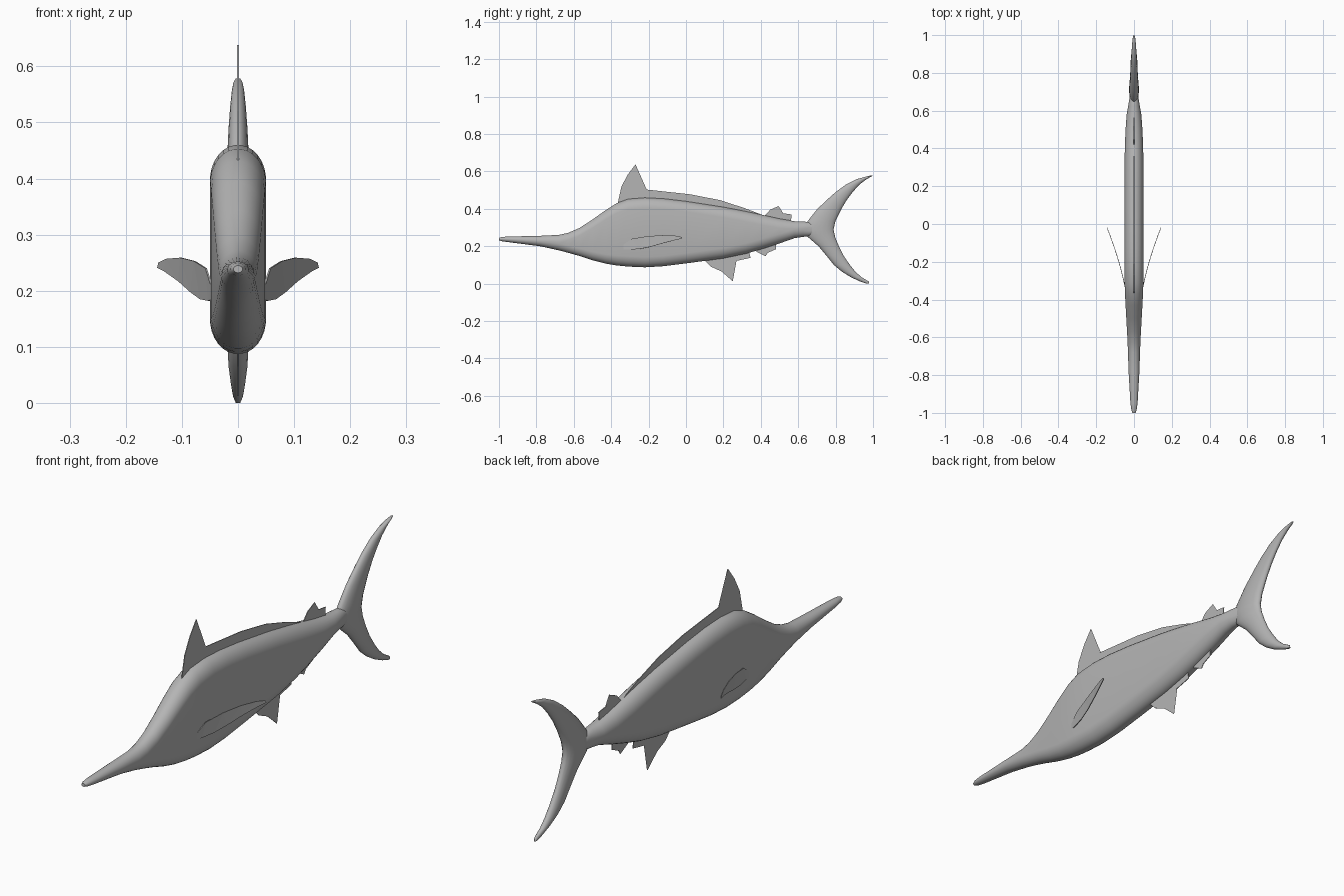
import bpy, bmesh, math

if "Cube" in bpy.data.objects:
    bpy.data.objects.remove(bpy.data.objects["Cube"])

skin = bpy.data.materials.new("grey skin")
skin.diffuse_color = (0.46, 0.46, 0.46, 1)
skin.use_nodes = True
skin.node_tree.nodes["Principled BSDF"].inputs["Base Color"].default_value = skin.diffuse_color


def finish(bm, name, smooth):
    bmesh.ops.recalc_face_normals(bm, faces=bm.faces)
    mesh = bpy.data.meshes.new(name)
    bm.to_mesh(mesh)
    bm.free()
    mesh.materials.append(skin)
    ob = bpy.data.objects.new(name, mesh)
    bpy.context.collection.objects.link(ob)
    if smooth:
        bpy.ops.object.select_all(action='DESELECT')
        ob.select_set(True)
        bpy.context.view_layer.objects.active = ob
        bpy.ops.object.shade_smooth_by_angle(angle=math.radians(50))
    return ob


def loft(name, rings):
    """Skin a row of closed rings and cap both ends."""
    bm = bmesh.new()
    loops = [[bm.verts.new(p) for p in ring] for ring in rings]
    n = len(loops[0])
    for a, b in zip(loops, loops[1:]):
        for i in range(n):
            j = (i + 1) % n
            bm.faces.new((a[i], a[j], b[j], b[i]))
    bm.faces.new(loops[0])
    bm.faces.new(loops[-1])
    return finish(bm, name, True)


def fin(name, outline, x_at=lambda y: 0.0, thickness=0.003):
    """Thin plate from a side outline, optionally swept outward in x."""
    bm = bmesh.new()
    bm.faces.new([bm.verts.new((0, y, z)) for y, z in outline])
    bmesh.ops.triangulate(bm, faces=bm.faces[:])
    for v in bm.verts:
        v.co.x = x_at(v.co.y)
    ob = finish(bm, name, False)
    mod = ob.modifiers.new("thickness", 'SOLIDIFY')
    mod.thickness = thickness
    mod.offset = 0
    return ob


def angles(n):
    return [2 * math.pi * (i + 0.5) / n for i in range(n)]


def body_ring(y, low, high, hw):
    """Upright rounded section with flat sides."""
    half, mid = (high - low) / 2, (high + low) / 2
    r = min(1.25 * hw, half)
    return [(hw * math.cos(a), y,
             mid + math.copysign(half - r, math.sin(a)) + r * math.sin(a))
            for a in angles(28)]


def tail_ring(z, front, back, hw):
    """Flat oval section of the tail fin."""
    return [(hw * math.cos(a), (front + back) / 2 + (back - front) / 2 * math.sin(a), z)
            for a in angles(20)]


# Body with bill: y, bottom, top, half width
body = [
    (-1.0, .232, .245, .008), (-.985, .227, .25, .014), (-.95, .222, .252, .019),
    (-.78, .20, .256, .029), (-.68, .178, .261, .032), (-.63, .165, .272, .034),
    (-.57, .148, .298, .037), (-.50, .125, .343, .041), (-.43, .107, .393, .045),
    (-.37, .097, .431, .048), (-.31, .091, .453, .05), (-.22, .087, .46, .05),
    (-.12, .093, .455, .05), (.0, .108, .441, .05), (.2, .135, .41, .05),
    (.32, .16, .387, .05), (.4, .183, .37, .049), (.5, .215, .348, .045),
    (.58, .243, .334, .039), (.625, .25, .332, .031), (.66, .253, .33, .025),
    (.72, .27, .31, .015),
]
loft("body", [body_ring(*s) for s in body])

# Forked tail: z, leading edge, trailing edge, half width
tail = [
    (.0, .965, .98, .004), (.012, .93, .977, .009), (.035, .88, .938, .013),
    (.065, .832, .905, .017), (.10, .79, .877, .019), (.15, .75, .843, .02),
    (.20, .708, .818, .022), (.25, .65, .798, .025), (.29, .63, .79, .026),
    (.335, .65, .8, .025), (.40, .702, .832, .021), (.45, .755, .862, .019),
    (.49, .80, .892, .017), (.53, .855, .928, .014), (.558, .91, .965, .011),
    (.572, .96, .99, .008), (.578, .985, 1.0, .004),
]
loft("tail_fin", [tail_ring(*s) for s in tail])

# Fins along the centre line
fin("dorsal_fin", [
    (-.365, .43), (-.345, .52), (-.31, .585), (-.27, .638), (-.26, .60), (-.253, .56),
    (-.21, .503), (.02, .478), (.18, .447), (.31, .405), (.41, .367),
    (.40, .34), (0, .41), (-.2, .42), (-.3, .42)])
fin("rear_dorsal_fin", [
    (.42, .363), (.45, .395), (.495, .415), (.50, .393), (.52, .376), (.565, .37),
    (.56, .32), (.43, .34)])
fin("anal_fin", [
    (.09, .135), (.135, .09), (.19, .065), (.25, .013), (.235, .055), (.222, .09),
    (.27, .122), (.345, .138), (.335, .18), (.2, .16)])
fin("rear_anal_fin", [
    (.375, .172), (.425, .147), (.437, .165), (.48, .184), (.48, .225), (.39, .195)])

# Side fins sweeping back and outward
side_outline = [
    (-.35, .185), (-.33, .212), (-.29, .24), (-.21, .253), (-.13, .259), (-.06, .257),
    (-.025, .25), (-.02, .241), (-.05, .235), (-.12, .217), (-.19, .197), (-.25, .185),
    (-.31, .182)]
for side, sign in (("right", 1), ("left", -1)):
    fin(side + "_pectoral_fin", side_outline,
        lambda y, s=sign: s * (.046 + .2 * (y + .34) + .32 * (y + .34) ** 2))
